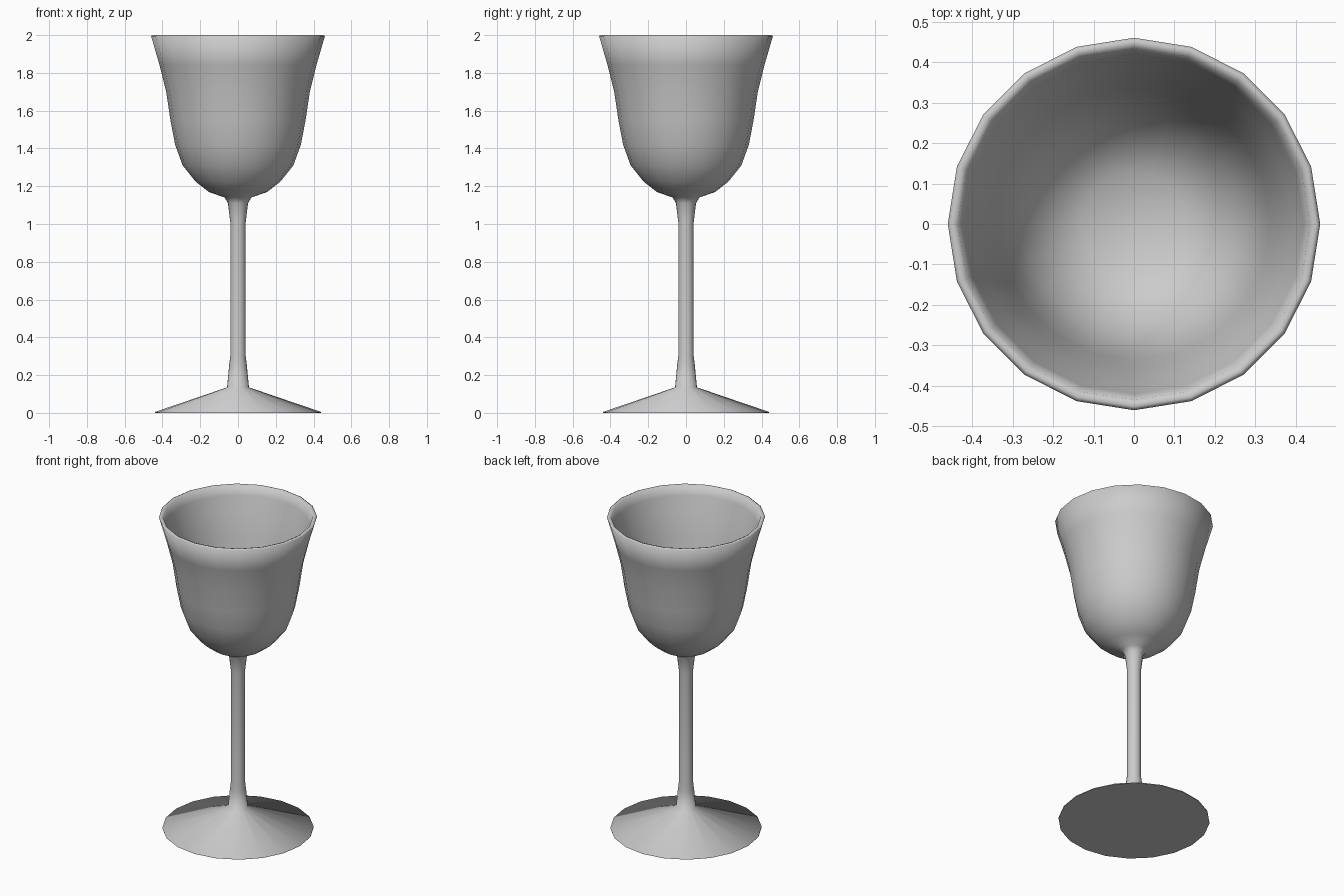
import bpy, bmesh, math

if "Cube" in bpy.data.objects:
    bpy.data.objects.remove(bpy.data.objects["Cube"])

SIDES = 20

# Profile (radius, height): foot underside, stem, outer bowl, rim, inner bowl
foot = [(0, 0), (0.44, 0), (0.44, 0.005), (0.058, 0.135)]
stem = [(0.047, 0.25), (0.041, 0.3), (0.041, 1.01), (0.053, 1.11), (0.07, 1.14)]
outer = [(0.155, 1.17), (0.225, 1.225), (0.293, 1.31), (0.333, 1.42),
         (0.358, 1.55), (0.38, 1.7), (0.415, 1.84), (0.46, 1.995)]
rim = [(0.45, 2.0), (0.435, 1.995)]
inner = [(0.42, 1.94), (0.392, 1.84), (0.358, 1.7), (0.336, 1.55), (0.31, 1.43),
         (0.27, 1.33), (0.205, 1.25), (0.13, 1.205), (0, 1.19)]


def lathe(name, profile):
    bm = bmesh.new()
    rings = []
    for r, z in profile:
        n = SIDES if r else 1
        rings.append([bm.verts.new((r * math.cos(math.tau * i / SIDES),
                                    r * math.sin(math.tau * i / SIDES), z)) for i in range(n)])
    for a, b in zip(rings, rings[1:]):
        for i in range(SIDES):
            j = (i + 1) % SIDES
            quad = [a[i % len(a)], a[j % len(a)], b[j % len(b)], b[i % len(b)]]
            bm.faces.new(list(dict.fromkeys(quad)))
    bmesh.ops.recalc_face_normals(bm, faces=bm.faces)
    mesh = bpy.data.meshes.new(name)
    bm.to_mesh(mesh)
    bm.free()
    obj = bpy.data.objects.new(name, mesh)
    bpy.context.collection.objects.link(obj)
    return obj


# Goblet turned in one piece
goblet = lathe("goblet", foot + stem + outer + rim + inner)
bpy.context.view_layer.objects.active = goblet
goblet.select_set(True)
bpy.ops.object.shade_smooth_by_angle(angle=math.radians(80))
